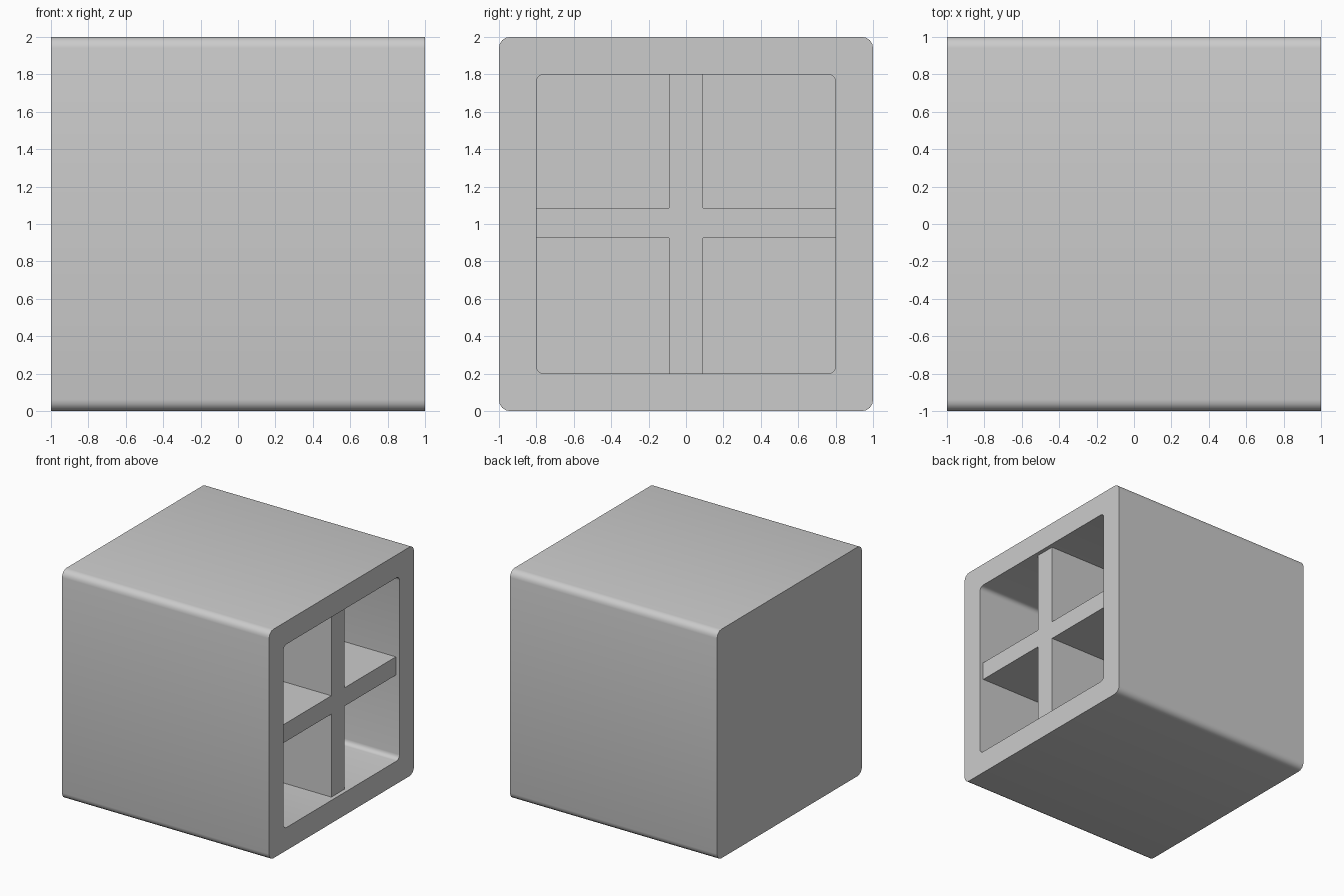
import bpy, bmesh
from math import cos, sin, pi

if "Cube" in bpy.data.objects:
    bpy.data.objects.remove(bpy.data.objects["Cube"])

FRONT, BACK, FLOOR = 1.0, -1.0, -0.8   # open face, closed face, cavity floor along x
RECESS = 0.035                         # divider sits slightly inside the opening


def rounded_square(half, radius, segments=4):
    """Profile points (y, z) around the cube's centre."""
    c = half - radius
    pts = []
    for i, (sy, sz) in enumerate([(1, 1), (-1, 1), (-1, -1), (1, -1)]):
        for k in range(segments + 1):
            a = (i + k / segments) * pi / 2
            pts.append((sy * c + radius * cos(a), 1 + sz * c + radius * sin(a)))
    return pts


def ring(bm, pts, x):
    return [bm.verts.new((x, y, z)) for y, z in pts]


def bridge(bm, a, b):
    n = len(a)
    for i in range(n):
        j = (i + 1) % n
        bm.faces.new((a[i], a[j], b[j], b[i]))


def finish(bm, name):
    bmesh.ops.recalc_face_normals(bm, faces=bm.faces)
    mesh = bpy.data.meshes.new(name)
    bm.to_mesh(mesh)
    bm.free()
    obj = bpy.data.objects.new(name, mesh)
    bpy.context.collection.objects.link(obj)
    bpy.ops.object.select_all(action='DESELECT')
    obj.select_set(True)
    bpy.context.view_layer.objects.active = obj
    bpy.ops.object.shade_smooth_by_angle(angle=pi / 6)
    return obj


# Cube shell: closed back, thick walls, open towards +x
bm = bmesh.new()
outer, inner = rounded_square(1.0, 0.06), rounded_square(0.8, 0.04)
rings = [ring(bm, outer, BACK), ring(bm, outer, FRONT),
         ring(bm, inner, FRONT), ring(bm, inner, FLOOR)]
for a, b in zip(rings, rings[1:]):
    bridge(bm, a, b)
bm.faces.new(rings[0])
bm.faces.new(rings[-1])
finish(bm, "cube_shell")

# Cross-shaped divider making four compartments
w, lo, hi, e = 0.09, 0.925, 1.085, 0.8
cross = [(-w, 0.2), (w, 0.2), (w, lo), (e, lo), (e, hi), (w, hi),
         (w, 1.8), (-w, 1.8), (-w, hi), (-e, hi), (-e, lo), (-w, lo)]
bm = bmesh.new()
back, front = ring(bm, cross, FLOOR), ring(bm, cross, FRONT - RECESS)
bridge(bm, back, front)
bm.faces.new(back)
bm.faces.new(front)
finish(bm, "cross_divider")
